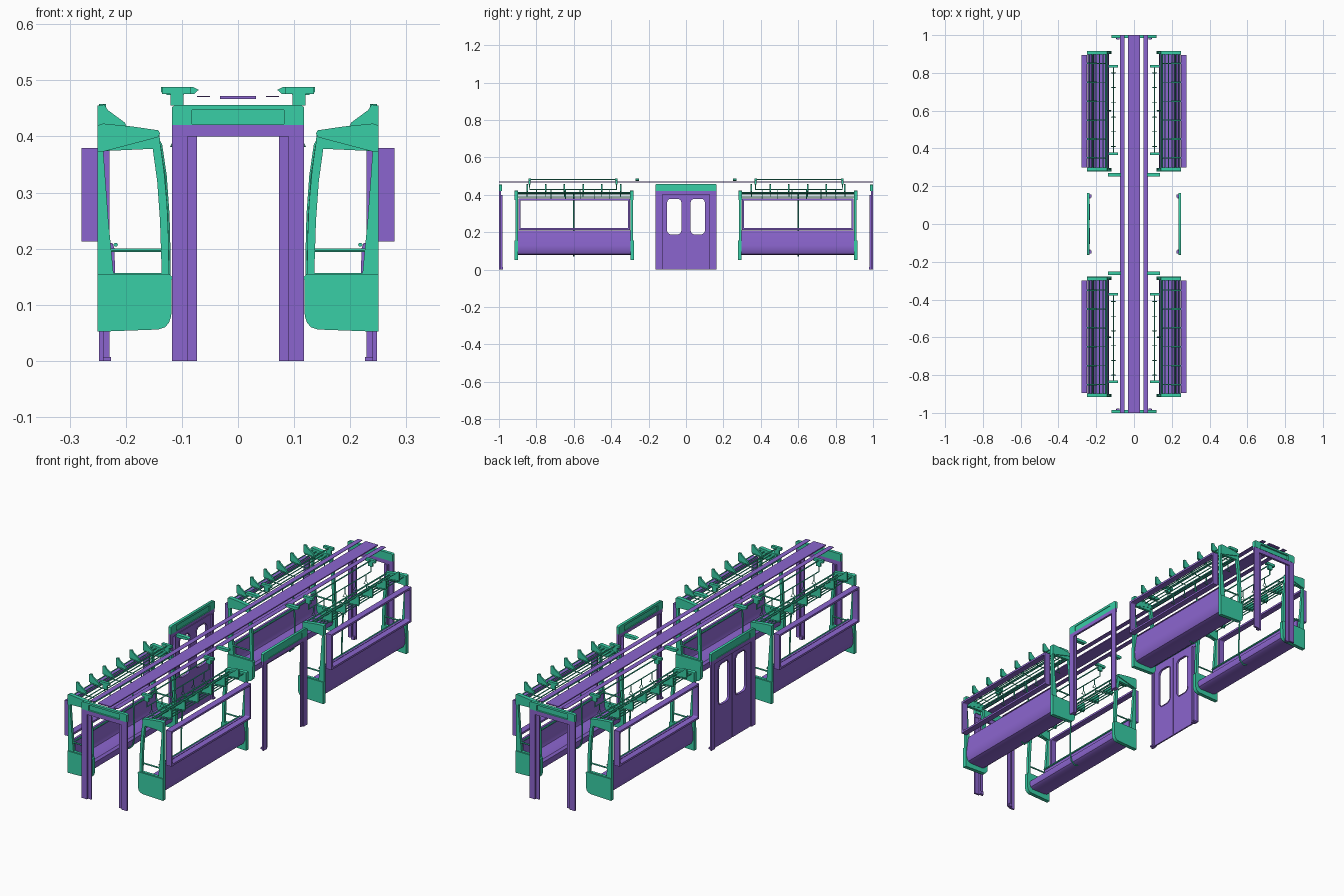
import bpy, bmesh, math

if "Cube" in bpy.data.objects:
    bpy.data.objects.remove(bpy.data.objects["Cube"])


def material(name, color):
    m = bpy.data.materials.new(name)
    m.diffuse_color = color
    m.use_nodes = True
    m.node_tree.nodes["Principled BSDF"].inputs["Base Color"].default_value = m.diffuse_color
    return m


GREEN = material("green", (0.04, 0.62, 0.38, 1))
PURPLE = material("purple", (0.26, 0.13, 0.62, 1))


def finish(name, curve, mat, mirror, remap=None):
    """Turn a curve into a clean mesh in world space and mirror it."""
    tmp = bpy.data.objects.new("tmp", curve)
    bpy.context.scene.collection.objects.link(tmp)
    bpy.context.view_layer.update()
    me = bpy.data.meshes.new_from_object(tmp.evaluated_get(bpy.context.evaluated_depsgraph_get()))
    bpy.data.objects.remove(tmp)
    bpy.data.curves.remove(curve)
    bm = bmesh.new()
    bm.from_mesh(me)
    if remap:
        for v in bm.verts:
            v.co = remap(v.co)
    bmesh.ops.remove_doubles(bm, verts=bm.verts, dist=1e-5)
    bmesh.ops.recalc_face_normals(bm, faces=bm.faces)
    bm.to_mesh(me)
    bm.free()
    me.name = name
    me.materials.clear()
    me.materials.append(mat)
    ob = bpy.data.objects.new(name, me)
    bpy.context.scene.collection.objects.link(ob)
    if any(mirror):
        mod = ob.modifiers.new("mirror", 'MIRROR')
        mod.use_axis = (bool(mirror[0]), bool(mirror[1]), False)
        mod.use_mirror_merge = False
    bpy.ops.object.select_all(action='DESELECT')
    ob.select_set(True)
    bpy.context.view_layer.objects.active = ob
    bpy.ops.object.shade_smooth_by_angle(angle=math.radians(35))
    return ob


def spline(curve, pts, cyclic):
    s = curve.splines.new('POLY')
    s.points.add(len(pts) - 1)
    for p, q in zip(s.points, pts):
        p.co = (*q, 1) if len(q) == 3 else (*q, 0, 1)
    s.use_cyclic_u = cyclic


def prism(name, loops, axis, spans, mat, mirror=(1, 1)):
    """Outline plus holes, extruded along x (u,v = y,z) or y (u,v = x,z)."""
    obs = []
    for a, b in spans:
        cu = bpy.data.curves.new(name, 'CURVE')
        cu.dimensions, cu.fill_mode, cu.extrude = '2D', 'BOTH', (b - a) / 2
        for lp in loops:
            spline(cu, lp, True)
        mid = (a + b) / 2
        if axis == 'x':
            f = lambda c, m=mid: (c.z + m, c.x, c.y)
        else:
            f = lambda c, m=mid: (c.x, c.z + m, c.y)
        obs.append(finish(name, cu, mat, mirror, f))
    return obs


def tubes(name, paths, r, mat=GREEN, mirror=(1, 1), cyclic=False):
    cu = bpy.data.curves.new(name, 'CURVE')
    cu.dimensions, cu.bevel_depth, cu.bevel_resolution, cu.use_fill_caps = '3D', r, 1, True
    for p in paths:
        spline(cu, p, cyclic)
    return finish(name, cu, mat, mirror)


def rect(u0, u1, v0, v1, r=0.0, n=5):
    if not r:
        return [(u0, v0), (u1, v0), (u1, v1), (u0, v1)]
    out = []
    for i, (cx, cy) in enumerate([(u1 - r, v1 - r), (u0 + r, v1 - r), (u0 + r, v0 + r), (u1 - r, v0 + r)]):
        for k in range(n + 1):
            t = math.pi / 2 * (i + k / n)
            out.append((cx + r * math.cos(t), cy + r * math.sin(t)))
    return out


def box(name, x, y, z, mat, mirror=(1, 1)):
    return prism(name, [rect(*x, *z)], 'y', [y], mat, mirror)


# Ceiling strips
box("ceiling_centre_panel", (-0.032, 0.032), (-1, 1), (0.467, 0.472), PURPLE, (0, 0))
box("ceiling_side_strip", (0.05, 0.073), (-1, 1), (0.47, 0.472), PURPLE, (1, 0))


# Gangway portals at both ends
def header(w, top):
    return [(-w, 0.42), (w, 0.42), (w, top - 0.004), (w - 0.006, top), (-w + 0.006, top), (-w, top - 0.004)]


panel = rect(-0.082, 0.082, 0.42 + 0.002, 0.447)
prism("portal_header_rim", [header(0.118, 0.456), panel], 'y', [(0.985, 1.0)], GREEN, (0, 1))
prism("portal_header_panel", [panel], 'y', [(0.985, 0.992)], GREEN, (0, 1))
box("portal_lintel", (-0.118, 0.118), (0.988, 0.999), (0.40, 0.42), PURPLE, (0, 1))
box("portal_jamb_face", (0.093, 0.118), (0.99, 0.999), (0, 0.40), PURPLE)
box("portal_jamb_inner", (0.073, 0.093), (0.986, 0.991), (0, 0.40), PURPLE)
box("portal_jamb_rib", (0.09, 0.095), (0.98, 0.999), (0, 0.40), PURPLE)
box("portal_jamb_foot", (0.078, 0.093), (0.978, 0.99), (0, 0.015), PURPLE)

# Side doorways: open frame on the right, closed leaves on the left
dpanel = rect(-0.125, 0.125, 0.422, 0.447)
prism("door_header_rim", [header(0.163, 0.458), dpanel], 'x', [(0.235, 0.248)], GREEN, (1, 0))
prism("door_header_panel", [dpanel], 'x', [(0.239, 0.245)], GREEN, (1, 0))
box("door_lintel", (0.238, 0.248), (-0.163, 0.163), (0.402, 0.42), PURPLE, (1, 0))
box("door_jamb_face", (0.24, 0.248), (0.138, 0.163), (0, 0.402), PURPLE)
box("door_jamb_inner", (0.236, 0.241), (0.125, 0.138), (0, 0.402), PURPLE)
box("door_jamb_rib", (0.229, 0.248), (0.136, 0.141), (0, 0.402), PURPLE)
box("door_jamb_foot", (0.226, 0.24), (0.14, 0.155), (0, 0.007), PURPLE)
prism("door_leaf", [rect(0.001, 0.13, 0, 0.405), rect(0.024, 0.102, 0.187, 0.38, 0.022)],
      'x', [(-0.242, -0.235)], PURPLE, (0, 1))
prism("door_window_rim", [rect(0.021, 0.105, 0.184, 0.383, 0.024), rect(0.025, 0.101, 0.188, 0.379, 0.021)],
      'x', [(-0.244, -0.233)], PURPLE, (0, 1))

# Windows
prism("window_frame", [rect(0.30, 0.895, 0.213, 0.379), rect(0.309, 0.886, 0.222, 0.37, 0.006)],
      'x', [(0.25, 0.279)], PURPLE)

# Benches with rolled front edge and leaning back
bench = [(0.138, 0.085), (0.133, 0.1), (0.135, 0.115), (0.145, 0.123), (0.2, 0.118), (0.213, 0.124),
         (0.219, 0.14), (0.22, 0.2), (0.224, 0.21), (0.234, 0.21), (0.245, 0.13), (0.244, 0.1),
         (0.235, 0.083), (0.22, 0.078), (0.15, 0.078)]
prism("bench_seat", [bench], 'y', [(0.297, 0.899)], PURPLE)
tubes("bench_back_rail", [[(0.218, 0.295, 0.207), (0.218, 0.9, 0.207)]], 0.004)

# Bench end partitions: solid lower panel and open curved frame above
ENDS = [(0.284, 0.297), (0.899, 0.912)]
lower = [(0.25, 0.052), (0.142, 0.056), (0.13, 0.06), (0.123, 0.068), (0.119, 0.08),
         (0.118, 0.15), (0.122, 0.155), (0.25, 0.155)]
prism("partition_lower_panel", [lower], 'y', [(0.279, 0.297), (0.899, 0.917)], GREEN)
frame = [(0.25, 0.15), (0.25, 0.42), (0.2, 0.416), (0.14, 0.405), (0.139, 0.39), (0.132, 0.34),
         (0.1265, 0.28), (0.124, 0.22), (0.123, 0.15)]
opening = [(0.222, 0.157), (0.231, 0.25), (0.24, 0.374), (0.152, 0.378), (0.144, 0.32),
           (0.139, 0.25), (0.136, 0.157)]
prism("partition_frame", [frame, opening], 'y', ENDS, GREEN)
cap = [(0.25, 0.42), (0.24, 0.423), (0.19, 0.418), (0.142, 0.411), (0.139, 0.405), (0.142, 0.399),
       (0.16, 0.394), (0.24, 0.373), (0.25, 0.373)]
prism("partition_top_cap", [cap], 'y', [(0.28, 0.299), (0.897, 0.916)], GREEN)
tubes("partition_crossbar", [[(0.13, y, 0.197), (0.235, y, 0.197)] for y in (0.29, 0.906)], 0.0035)

# Luggage racks
YS = [0.35 + 0.1 * i for i in range(6)]
hook = [(0.25, 0.418), (0.25, 0.455), (0.238, 0.457), (0.232, 0.447), (0.202, 0.425), (0.195, 0.412)]
prism("rack_hook", [hook], 'y', [(y - 0.004, y + 0.004) for y in YS], GREEN)
tubes("rack_slats", [[(x, 0.295, z), (x, 0.901, z)] for x, z in
                     ((0.165, 0.405), (0.183, 0.407), (0.201, 0.409), (0.219, 0.411), (0.237, 0.413))], 0.0025)
tubes("rack_front_rail", [[(0.145, 0.295, 0.405), (0.145, 0.901, 0.405)],
                          [(0.15, 0.295, 0.388), (0.15, 0.901, 0.388)]], 0.0035)
tubes("rack_cross_bars", [[(0.15, y, 0.388), (0.145, y, 0.403), (0.2, y, 0.406), (0.248, y, 0.413)]
                          for y in YS], 0.0022)

# Grab poles in the middle of each bench
tubes("grab_pole", [[(0.15, 0.6, 0.405), (0.138, 0.6, 0.385), (0.13, 0.6, 0.33), (0.125, 0.6, 0.26),
                     (0.123, 0.6, 0.18), (0.123, 0.6, 0.12), (0.13, 0.6, 0.09), (0.15, 0.6, 0.072),
                     (0.17, 0.6, 0.08)]], 0.0035)

# Overhead hand rails with ceiling mounts
for y in (0.372, 0.836):
    box("rail_mount", (0.085, 0.135), (y - 0.007, y + 0.007), (0.476, 0.488), GREEN)
    box("rail_mount_neck", (0.097, 0.12), (y - 0.005, y + 0.005), (0.455, 0.477), GREEN)
tubes("hand_rail", [[(0.109, 0.372, 0.481), (0.109, 0.836, 0.481)],
                    [(0.109, 0.372, 0.47), (0.109, 0.372, 0.428), (0.109, 0.836, 0.428),
                     (0.109, 0.836, 0.47)]], 0.003)

# Hanging straps with triangular grips
SY = [0.41 + 0.078 * i for i in range(6)]
tubes("strap", [[(0.109, y, 0.43), (0.109, y, 0.402)] for y in SY], 0.0025)
tubes("strap_grip", [[(0.109, y, 0.403), (0.098, y, 0.382), (0.12, y, 0.382)] for y in SY],
      0.002, cyclic=True)

# Ceiling pods beside the doors
pod = [(0.07, 0.483), (0.078, 0.476), (0.126, 0.474), (0.137, 0.479), (0.137, 0.488), (0.08, 0.488)]
prism("ceiling_pod", [pod], 'y', [(0.251, 0.269)], GREEN)
